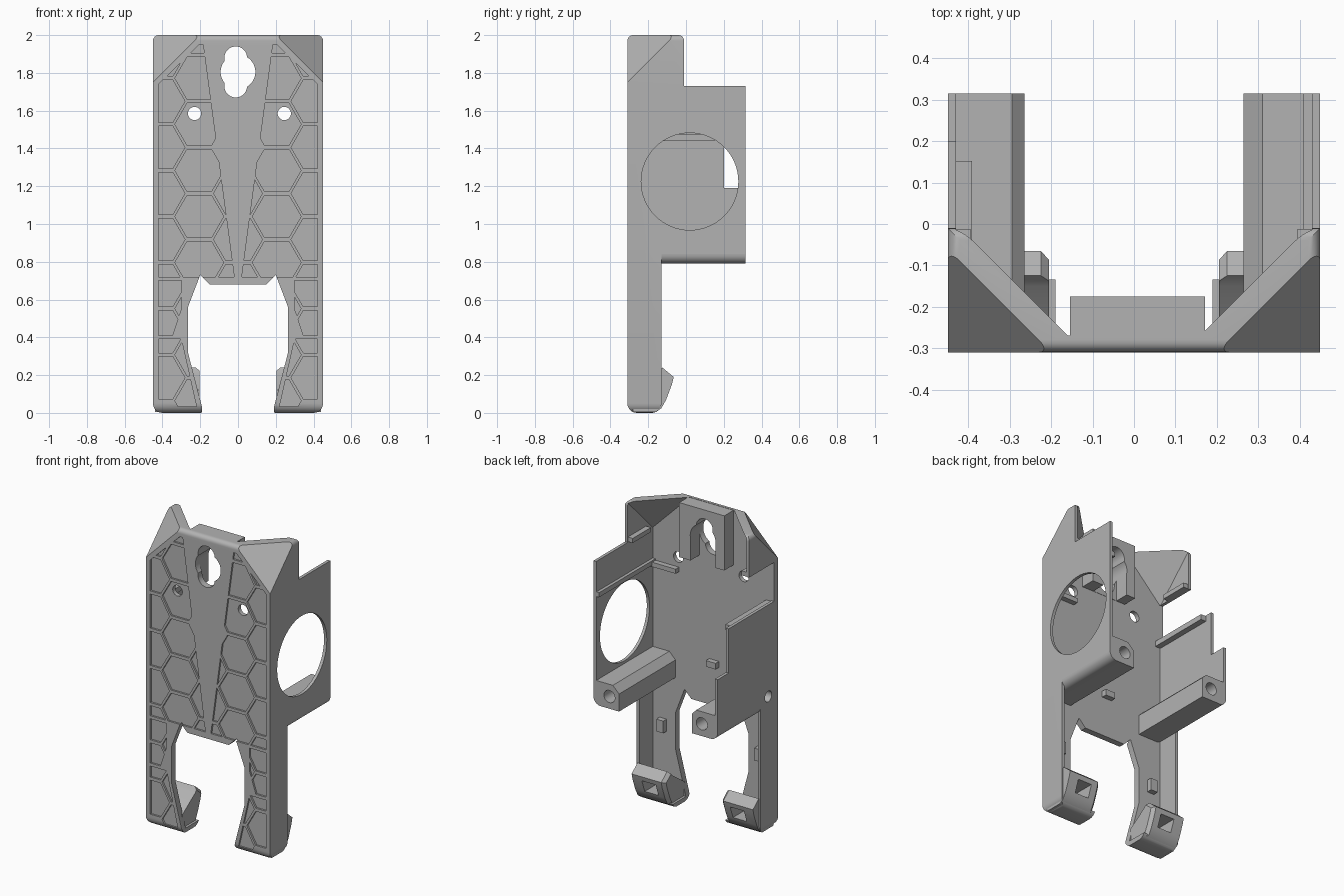
import bpy, bmesh, math
from mathutils import Vector

cube = bpy.data.objects.get("Cube")
if cube:
    bpy.data.objects.remove(cube, do_unlink=True)

grey = bpy.data.materials.new("plain grey")
grey.use_nodes = True
GREY = (0.45, 0.45, 0.45, 1)
grey.diffuse_color = GREY
grey.node_tree.nodes["Principled BSDF"].inputs["Base Color"].default_value = GREY


def add_prism(bm, pts, axis, a, b):
    """Extrude a profile: (y, z) points along x, or (x, z) points along y."""
    def place(p, d):
        return (d, p[0], p[1]) if axis == "x" else (p[0], d, p[1])
    lo = [bm.verts.new(place(p, a)) for p in pts]
    hi = [bm.verts.new(place(p, b)) for p in pts]
    bm.faces.new(lo)
    bm.faces.new(hi[::-1])
    n = len(pts)
    for i in range(n):
        j = (i + 1) % n
        bm.faces.new((lo[j], lo[i], hi[i], hi[j]))


def finish(name, bm):
    bmesh.ops.recalc_face_normals(bm, faces=bm.faces[:])
    mesh = bpy.data.meshes.new(name)
    bm.to_mesh(mesh)
    bm.free()
    mesh.materials.append(grey)
    ob = bpy.data.objects.new(name, mesh)
    bpy.context.collection.objects.link(ob)
    return ob


def prism(name, pts, axis, a, b):
    bm = bmesh.new()
    add_prism(bm, pts, axis, a, b)
    return finish(name, bm)


def rect(a0, a1, b0, b1):
    return [(a0, b0), (a1, b0), (a1, b1), (a0, b1)]


def box(name, x0, x1, y0, y1, z0, z1):
    return prism(name, rect(x0, x1, z0, z1), "y", y0, y1)


def circle(cx, cz, r, n=48):
    return [(cx + r * math.cos(math.tau * i / n), cz + r * math.sin(math.tau * i / n))
            for i in range(n)]


def cut(target, cutter, keep=False):
    mod = target.modifiers.new("cut", "BOOLEAN")
    mod.operation = "DIFFERENCE"
    mod.solver = "EXACT"
    mod.object = cutter
    bpy.context.view_layer.objects.active = target
    bpy.ops.object.modifier_apply(modifier=mod.name)
    if not keep:
        bpy.data.objects.remove(cutter, do_unlink=True)


def slice_corners(bm, offset):
    """Cut both upper front corners along a slanted plane."""
    for s in (-1, 1):
        bmesh.ops.bisect_plane(bm, geom=bm.verts[:] + bm.edges[:] + bm.faces[:],
                               plane_co=(0, 0, offset), plane_no=(s, -1, 1), clear_outer=True)
        bmesh.ops.holes_fill(bm, edges=[e for e in bm.edges if e.is_boundary])


# Outer body: plate and side walls with slanted upper corners
bm = bmesh.new()
add_prism(bm, [(-.31, 0), (-.13, 0), (-.13, .84), (.315, .84), (.315, 1.73),
               (-.01, 1.73), (-.01, 2), (-.31, 2)], "x", -.45, .45)
for level, r in ((0, .05), (2, .03)):
    edges = [e for e in bm.edges
             if all(abs(v.co.z - level) < .001 and abs(abs(v.co.x) - .45) < .001 for v in e.verts)]
    bmesh.ops.bevel(bm, geom=edges, offset=r, segments=6, profile=.5, affect="EDGES")
slice_corners(bm, 2.51)
body = finish("body_shell", bm)

bm = bmesh.new()
add_prism(bm, rect(-.43, .43, .03, 2.3), "y", -.27, 1)
slice_corners(bm, 2.43)
cut(body, finish("cavity", bm))

# Opening between the legs
half = [(.15, .68), (.2, .73), (.265, .56), (.265, .32), (.19, .03), (.2, -.1)]
cut(body, prism("leg_opening", half + [(-x, z) for x, z in half[::-1]], "y", -1, 1))

# Round window on one wall, open top and notch on the other
cut(body, prism("window", circle(.02, 1.225, .257, 64), "x", .38, .6))
cut(body, box("upper_gap", -.6, -.4, -.27, .5, 1.48, 1.735))
cut(body, box("rear_notch", -.6, -.4, .2, .5, 1.19, 1.6))

# Keyhole and screw holes
slot = [(x, z + (.075 if z > 1.805 else -.075)) for x, z in circle(-.012, 1.805, .06, 40)]


def cut_keyhole(target):
    cut(target, prism("keyhole_round", circle(0, 1.805, .092), "y", -1, 1))
    cut(target, prism("keyhole_slot", slot, "y", -1, 1))


cut_keyhole(body)
for x in (-.23, .245):
    cut(body, prism("screw_hole", circle(x, 1.585, .035, 32), "y", -1, 0))


# Honeycomb pockets in the front face
def clip(poly, region):
    """Clip a polygon to a convex counter-clockwise region."""
    for a, b in zip(region, region[1:] + region[:1]):
        a, b, out = Vector(a), Vector(b), []
        d = b - a
        side = [d.x * (p.y - a.y) - d.y * (p.x - a.x) for p in poly]
        for i, p in enumerate(poly):
            j = i - 1
            if (side[i] >= 0) != (side[j] >= 0):
                out.append(poly[j].lerp(p, side[j] / (side[j] - side[i])))
            if side[i] >= 0:
                out.append(p)
        poly = out
        if len(poly) < 3:
            return []
    return poly


def area(p):
    return abs(sum(p[i - 1].x * p[i].y - p[i].x * p[i - 1].y for i in range(len(p)))) / 2


regions = [
    [(.02, .72), (.42, .72), (.42, 1.74), (.205, 1.95), (.185, 1.95)],
    [(.3, .41), (.42, .41), (.42, .70), (.25, .70), (.3, .55)],
    [(.22, .035), (.42, .035), (.42, .39), (.3, .39)],
]
bm = bmesh.new()
for s in (-1, 1):
    for region in regions:
        for col in range(3):
            for row in range(10):
                cx = .205 * col
                cz = .064 + .244 * row + (0 if col == 1 else .122)
                cell = [Vector(p) for p in circle(cx, cz, .129, 6)]
                cell = clip(cell, region)
                if cell and area(cell) > .0008:
                    add_prism(bm, [(s * p.x, p.y) for p in cell], "y", -.4, -.298)
cut(body, finish("honeycomb", bm))

# Hanger block behind the keyhole
block = box("hanger_block", -.155, .172, -.275, -.175, 1.64, 1.998)
cut_keyhole(block)
cut(block, box("hanger_gap", -.09, .09, -.268, 0, 1.5, 1.8))
parts = [body, block]

# Screw posts along the lower edge of both walls
for s, name, c in ((1, "left_post", .045), (-1, "right_post", .03)):
    arc = [(.40 + .05 * math.cos(t * math.pi / 16), .84 - .05 * math.sin(t * math.pi / 16))
           for t in range(9)]
    pts = arc + [(.265, .79), (.265, .95 - c), (.265 + c, .95), (.44, .95), (.44, .84)]
    post = prism(name, [(s * x, z) for x, z in pts], "y", -.28, .315)
    cut(post, prism("post_hole", circle(s * .335, .87, .04, 32), "y", .15, .5))
    parts.append(post)

# Side access hole through the right wall into its post
access = prism("access_hole", circle(-.21, .88, .035, 32), "x", -.6, -.36)
cut(body, access, keep=True)
cut(parts[-1], access)

# Feet with sockets, small stops and ledges
foot_profile = [(-.28, .005), (-.16, .005), (-.13, .025), (-.105, .07), (-.075, .15),
                (-.065, .19), (-.125, .24), (-.15, .21), (-.28, .12)]
for s, side in ((1, "left"), (-1, "right")):
    foot = prism(side + "_foot", foot_profile, "x", *sorted((s * .205, s * .44)))
    bm = bmesh.new()
    bm.from_mesh(foot.data)
    corners = [e for e in bm.edges if len({round(v.co.x, 3) for v in e.verts}) == 1
               and abs(e.verts[0].co.x) < .3 and min(v.co.y for v in e.verts) > -.14]
    bmesh.ops.bevel(bm, geom=corners, offset=.02, segments=1, affect="EDGES")
    bm.to_mesh(foot.data)
    bm.free()
    x0, x1 = sorted((s * .27, s * .37))
    cut(foot, box("socket", x0, x1, -.22, .2, .08, .16))
    stop = box(side + "_leg_stop", *sorted((s * .33, s * .38)), -.275, -.235, .42, .5)
    ledge = box(side + "_wing_ledge", *sorted((s * .395, s * .44)), -.2, -.012, 1.735, 1.765)
    parts += [foot, stop, ledge]

parts += [
    box("plate_stop", -.05, .02, -.275, -.235, .94, .98),
    box("left_rail", .41, .44, -.28, .315, 1.5, 1.53),
    box("left_plate_rail", .24, .435, -.275, -.235, 1.49, 1.52),
    box("right_rail", -.44, -.392, -.28, .152, 1.44, 1.475),
]

# Shading
bpy.ops.object.select_all(action="DESELECT")
for ob in parts:
    ob.select_set(True)
bpy.context.view_layer.objects.active = body
bpy.ops.object.shade_smooth_by_angle(angle=math.radians(30))
